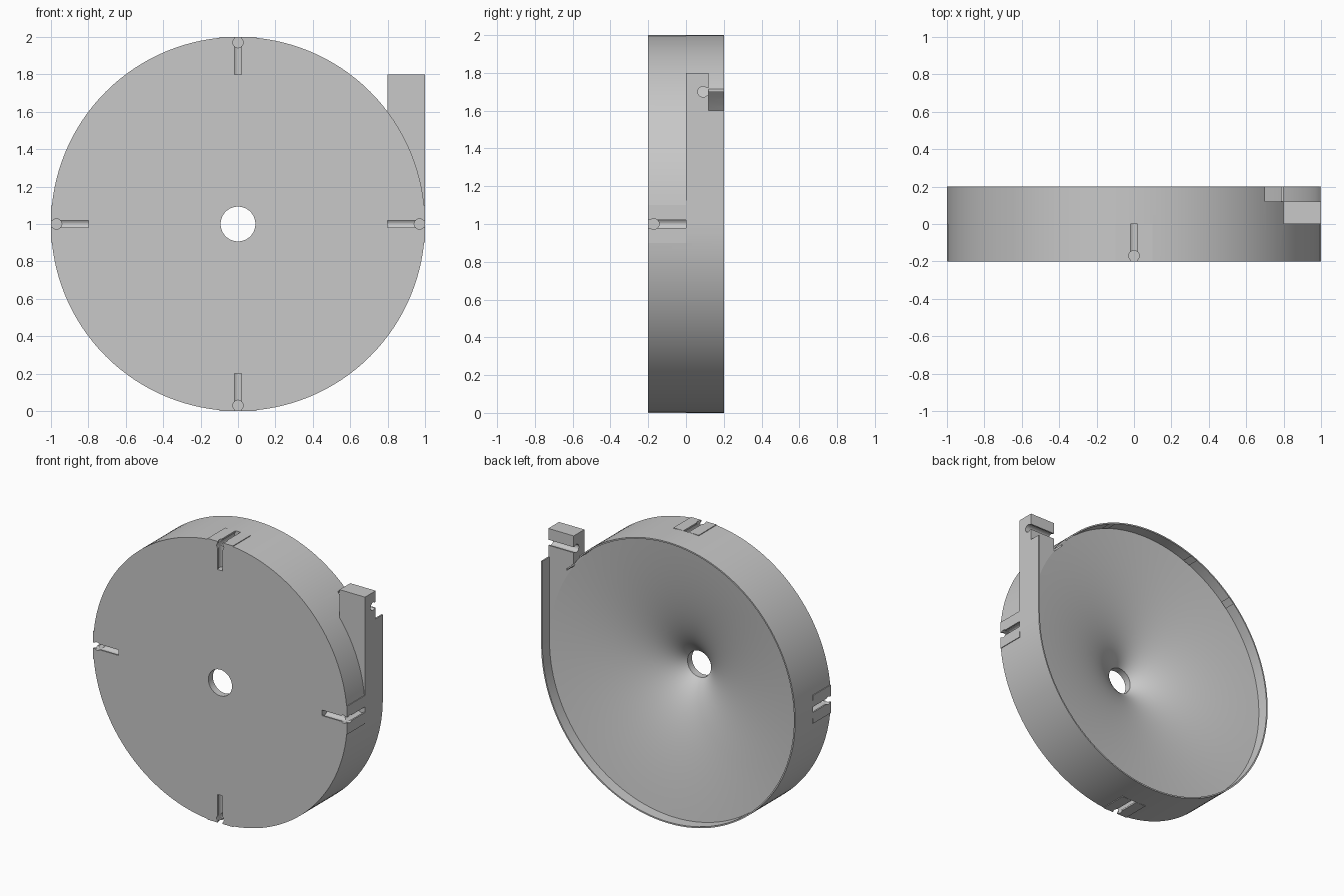
import bpy
import bmesh
import math
from mathutils import Vector

if "Cube" in bpy.data.objects:
    bpy.data.objects.remove(bpy.data.objects["Cube"], do_unlink=True)

X, Y, Z = Vector((1, 0, 0)), Vector((0, 1, 0)), Vector((0, 0, 1))
CENTRE = Vector((0, 0, 1))
HOLE, INNER, FLOOR, THROAT = 0.093, 0.99, 0.12, -0.15

grey = bpy.data.materials.new("plain grey")
grey.use_nodes = True
grey.diffuse_color = (0.58, 0.58, 0.58, 1)
grey.node_tree.nodes["Principled BSDF"].inputs["Base Color"].default_value = grey.diffuse_color


def finish(name, bm):
    bmesh.ops.remove_doubles(bm, verts=bm.verts, dist=1e-5)
    bmesh.ops.recalc_face_normals(bm, faces=bm.faces)
    mesh = bpy.data.meshes.new(name)
    bm.to_mesh(mesh)
    bm.free()
    mesh.materials.append(grey)
    obj = bpy.data.objects.new(name, mesh)
    bpy.context.collection.objects.link(obj)
    return obj


def lathe(name, profile):
    """Turn (radius, y) points around the disc axis."""
    bm = bmesh.new()
    verts = [bm.verts.new(CENTRE + X * r + Y * y) for r, y in profile]
    edges = [bm.edges.new(pair) for pair in zip(verts, verts[1:])]
    bmesh.ops.spin(bm, geom=verts + edges, cent=CENTRE, axis=Y,
                   angle=math.tau, steps=128)
    return finish(name, bm)


def box(name, low, high):
    bm = bmesh.new()
    bmesh.ops.create_cube(bm, size=1)
    low, high = Vector(low), Vector(high)
    for v in bm.verts:
        v.co = (low + high) / 2 + v.co * (high - low)
    return finish(name, bm)


def keyhole(name, origin, axis, side, out, start, end):
    """Round-bottomed slot cutter below a surface, extruded along axis."""
    radius, depth, neck = 0.028, 0.03, 0.02
    a = math.asin(neck / radius)
    profile = [(neck, depth)]
    for i in range(21):
        t = a + (math.tau - 2 * a) * i / 20
        profile.append((radius * math.sin(t), radius * math.cos(t) - depth))
    profile.append((-neck, depth))
    bm = bmesh.new()
    face = bm.faces.new([bm.verts.new(origin + side * u + out * v + axis * start)
                         for u, v in profile])
    new = bmesh.ops.extrude_face_region(bm, geom=[face])["geom"]
    bmesh.ops.translate(bm, vec=axis * (end - start),
                        verts=[v for v in new if isinstance(v, bmesh.types.BMVert)])
    return finish(name, bm)


def combine(target, tool, operation):
    mod = target.modifiers.new(operation, 'BOOLEAN')
    mod.operation, mod.solver, mod.object = operation, 'EXACT', tool
    bpy.context.view_layer.objects.active = target
    bpy.ops.object.modifier_apply(modifier=mod.name)
    bpy.data.objects.remove(tool, do_unlink=True)


# Solid disc with the tangential inlet block
disc = lathe("funnel_disc", [(0, -0.2), (1, -0.2), (1, 0.2), (0, 0.2)])
combine(disc, box("inlet_block", (0.8, 0, 1), (1, 0.2, 1.8)), 'UNION')

# Flat pads on the rim, one per quarter
pads = [(X, Z), (Z, X), (-X, Z), (-Z, X)]
for out, side in pads:
    a = CENTRE + out * 0.9 - side * 0.1
    b = CENTRE + out + side * 0.1
    low = [min(p) for p in zip(a, b)]
    high = [max(p) for p in zip(a, b)]
    low[1], high[1] = -0.2, 0
    combine(disc, box("rim_pad", low, high), 'UNION')

# Flared funnel and centre hole
steps = 40
flare = []
for i in range(steps + 1):
    k = i / steps
    flare.append((INNER * (HOLE / INNER) ** k, FLOOR + (THROAT - FLOOR) * k))
funnel = lathe("funnel_cutter", [(0, 0.3), (INNER, 0.3)] + flare + [(HOLE, -0.3), (0, -0.3)])
combine(disc, funnel, 'DIFFERENCE')

# Inlet channel with its thin outer wall, and the lowered end of the block
combine(disc, box("channel_cutter", (0.8, FLOOR, 1), (INNER, 0.3, 1.7)), 'DIFFERENCE')
combine(disc, box("end_cutter", (0.7, FLOOR, 1.6), (1.1, 0.3, 1.9)), 'DIFFERENCE')

# Connector slots on the front face, rim and inlet block
for out, side in pads:
    combine(disc, keyhole("front_slot", CENTRE - Y * 0.2, out, side, -Y, 0.8, 1.05), 'DIFFERENCE')
    combine(disc, keyhole("rim_slot", CENTRE + out, Y, side, out, -0.25, 0), 'DIFFERENCE')
combine(disc, keyhole("block_slot", Vector((0, FLOOR, 1.7)), X, Z, Y, 0.75, 1.05), 'DIFFERENCE')

# Smooth curves, crisp edges
bpy.ops.object.select_all(action='DESELECT')
disc.select_set(True)
bpy.context.view_layer.objects.active = disc
bpy.ops.object.shade_smooth_by_angle(angle=math.radians(4))
